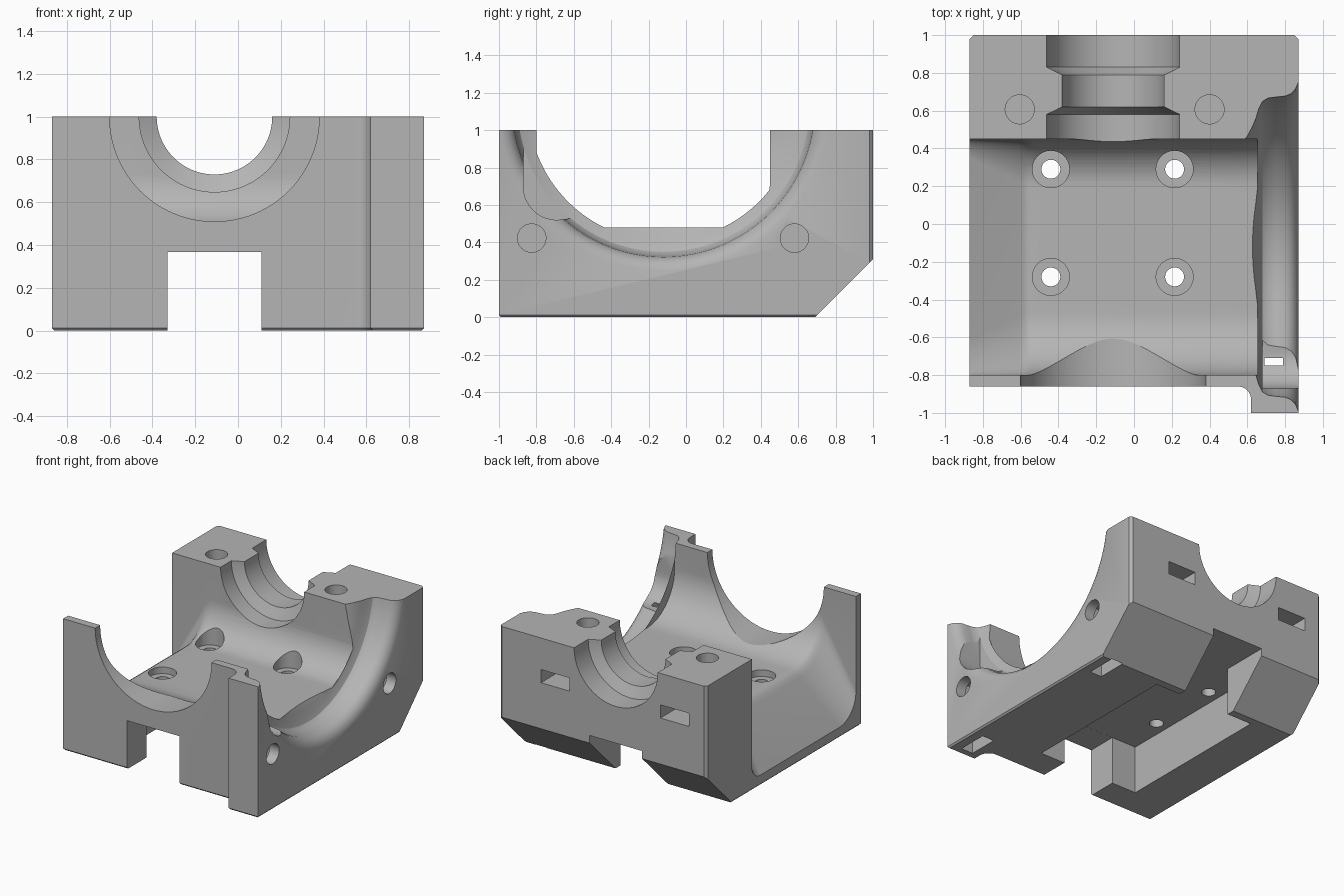
import bpy, bmesh, math
from mathutils import Matrix, Vector

cube = bpy.data.objects.get("Cube")
if cube:
    bpy.data.objects.remove(cube)

grey = bpy.data.materials.new("plain_grey")
grey.use_nodes = True
grey.diffuse_color = (0.46, 0.46, 0.46, 1)
grey.node_tree.nodes["Principled BSDF"].inputs["Base Color"].default_value = (0.46, 0.46, 0.46, 1)


def make(name, bm):
    bmesh.ops.recalc_face_normals(bm, faces=bm.faces[:])
    me = bpy.data.meshes.new(name)
    bm.to_mesh(me)
    bm.free()
    me.materials.append(grey)
    ob = bpy.data.objects.new(name, me)
    bpy.context.collection.objects.link(ob)
    return ob


def loft(name, rings):
    """Closed solid through rings of equal point count."""
    bm = bmesh.new()
    rows = [[bm.verts.new(p) for p in ring] for ring in rings]
    n = len(rows[0])
    for a, b in zip(rows, rows[1:]):
        for i in range(n):
            j = (i + 1) % n
            bm.faces.new((a[i], a[j], b[j], b[i]))
    bm.faces.new(rows[0][::-1])
    bm.faces.new(rows[-1])
    return make(name, bm)


def box(name, x0, x1, y0, y1, z0, z1):
    return loft(name, [[(x0, y0, z), (x1, y0, z), (x1, y1, z), (x0, y1, z)] for z in (z0, z1)])


def lathe(name, axis, centre, profile, n=96):
    """Rings of (position along axis, radius) about an x, y or z axis."""
    def point(t, r, k):
        a = 2 * math.pi * k / n
        p = [r * math.cos(a), r * math.sin(a)]
        p.insert("xyz".index(axis), t)
        return Vector(p) + Vector(centre)
    return loft(name, [[point(t, r, k) for k in range(n)] for t, r in profile])


def arc(cx, cy, r, a0, a1, n=10):
    return [(cx + r * math.cos(math.radians(a0 + (a1 - a0) * i / n)),
             cy + r * math.sin(math.radians(a0 + (a1 - a0) * i / n))) for i in range(n + 1)]


# Main block: plan outline with front flange and clipped rear corners
outline = [(-0.87, -0.86)] + arc(0.55, -0.93, 0.07, 90, 0) + [
    (0.62, -1), (0.87, -1), (0.87, 0.98), (0.85, 1), (-0.85, 1), (-0.87, 0.98)]
block = loft("bearing_block", [[(x, y, z) for x, y in outline] for z in (0, 1)])
bm = bmesh.new()
bm.from_mesh(block.data)
low = [e for e in bm.edges if all(v.co.z < 0.001 for v in e.verts)]
bmesh.ops.bevel(bm, geom=low, offset=0.012, segments=1, affect='EDGES')
bm.to_mesh(block.data)
bm.free()

cutters = []

# Sloped rear underside
wedge = [(0.59, -0.1), (1.1, -0.1), (1.1, 0.41)]
cutters.append(loft("rear_slope", [[(x, y, z) for y, z in wedge] for x in (-1, 1)]))


# Main cavity with rounded corners, ramping down at the open side
def section(x, floor, r_back, r_front):
    pts = [(-0.8, 1.1)] + arc(-0.8 + r_front, floor + r_front, r_front, 180, 270, 16)
    pts += arc(0.45 - r_back, floor + r_back, r_back, 270, 360, 16) + [(0.45, 1.1)]
    return [(x, y, z) for y, z in pts]


stations = [(-0.9, 0.04, 0.1, 0.2), (-0.87, 0.08, 0.1, 0.2), (-0.61, 0.43, 0.23, 0.31),
            (-0.585, 0.458, 0.24, 0.325), (-0.56, 0.474, 0.25, 0.33),
            (-0.53, 0.48, 0.25, 0.33), (0.655, 0.48, 0.25, 0.33)]
cutters.append(loft("cavity", [section(*s) for s in stations]))

# Curved side groove
groove = [(0.57, 0.56), (0.6, 0.6), (0.625, 0.645), (0.645, 0.69), (0.66, 0.74), (0.68, 0.78),
          (0.71, 0.798), (0.75, 0.803), (0.8, 0.808), (0.83, 0.82), (0.855, 0.845),
          (0.87, 0.88), (0.9, 0.92)]
cutters.append(lathe("side_groove", "x", (0, -0.12, 1.13), groove, 128))

# Rounded relief in the flange corner
relief = [(-0.6, 1.1), (-0.87, 1.1)] + arc(-0.69, 0.7, 0.18, 180, 270) + [(-0.6, 0.53)]
cutters.append(loft("flange_relief", [[(x, y, z) for y, z in relief] for x in (0.68, 0.9)]))

# Front arch and stepped rear journal
cutters.append(lathe("front_arch", "y", (-0.11, 0, 1), [(-0.9, 0.49), (-0.4, 0.49)]))
journal = [(0.3, 0.352), (0.58, 0.352), (0.62, 0.27), (0.79, 0.27), (0.83, 0.352), (1.1, 0.352)]
cutters.append(lathe("rear_journal", "y", (-0.11, 0, 1), journal))

# Underside channel and wider pocket
cutters.append(box("channel", -0.33, 0.11, -1.1, 1.1, -0.1, 0.368))
cutters.append(box("pocket", -0.54, 0.32, -0.63, 0.63, -0.1, 0.3685))

# Counterbored floor holes
for x in (-0.44, 0.215):
    for y in (-0.28, 0.29):
        cutters.append(lathe("floor_hole", "z", (x, y, 0),
                             [(0.2, 0.05), (0.43, 0.05), (0.43, 0.098), (0.75, 0.098)], 40))

# Top bolt holes with nut slots from the rear
for x in (-0.605, 0.4):
    cutters.append(lathe("top_hole", "z", (x, 0.607, 0), [(0.45, 0.077), (1.1, 0.077)], 40))
    cutters.append(box("rear_nut_slot", x - 0.12, x + 0.12, 0.5, 1.1, 0.66, 0.76))

# Side bolt holes with nut slots from below
for y in (-0.825, 0.58):
    cutters.append(lathe("side_hole", "x", (0, y, 0.423), [(0.63, 0.076), (1, 0.076)], 40))
    cutters.append(box("lower_nut_slot", 0.69, 0.79, y - 0.115, y + 0.115, -0.1, 0.53))

# Cut everything out, then remove the cutters
bpy.context.view_layer.objects.active = block
for c in cutters:
    c.hide_render = True
    mod = block.modifiers.new(c.name, 'BOOLEAN')
    mod.operation = 'DIFFERENCE'
    mod.solver = 'EXACT'
    mod.object = c
    bpy.ops.object.modifier_apply(modifier=mod.name)
    bpy.data.objects.remove(c)

bpy.ops.object.select_all(action='DESELECT')
block.select_set(True)
bpy.ops.object.shade_smooth_by_angle(angle=math.radians(25))
